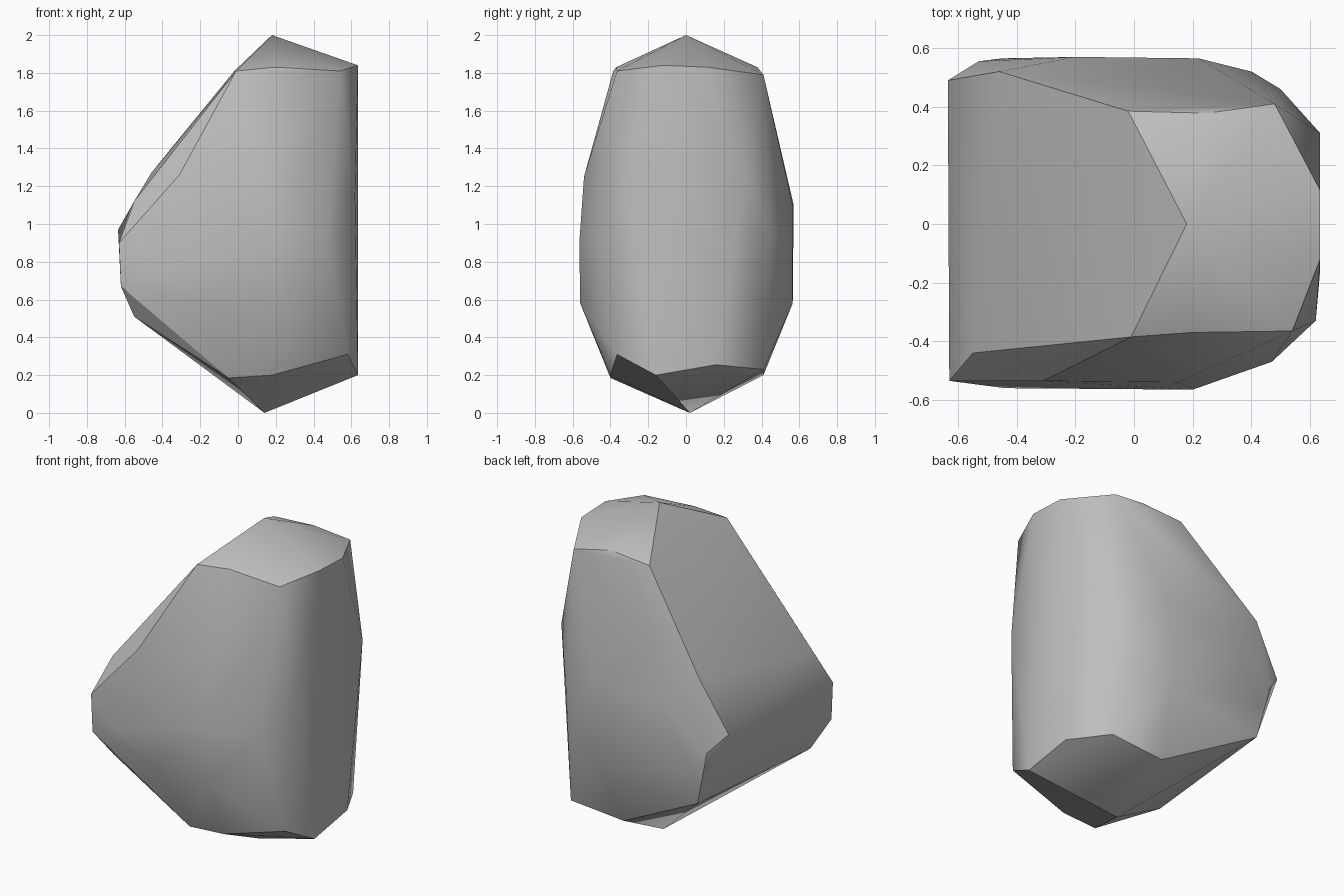
import bpy, bmesh

cube = bpy.data.objects.get("Cube")
if cube:
    bpy.data.objects.remove(cube, do_unlink=True)

# Stone colour
stone = bpy.data.materials.new("grey stone")
stone.use_nodes = True
colour = (0.52, 0.52, 0.52, 1)
stone.diffuse_color = colour
bsdf = stone.node_tree.nodes["Principled BSDF"]
bsdf.inputs["Base Color"].default_value = colour
bsdf.inputs["Roughness"].default_value = 0.9

# Chiselled corners, grouped by the part of the boulder they shape
peak = [(.18, 0, 2), (-.02, .385, 1.81), (.25, .378, 1.83), (.48, .41, 1.79),
        (.635, .115, 1.83), (.635, -.12, 1.84), (.54, -.365, 1.81),
        (.2, -.37, 1.83), (-.01, -.385, 1.81)]
base = [(.14, .02, 0), (-.05, -.4, .185), (.18, -.4, .2), (.58, -.365, .31),
        (.635, -.16, .2), (.635, .16, .255), (.5, .41, .23), (.14, .41, .2)]
slope = [(-.46, .52, 1.27), (-.635, .49, .97), (-.55, -.44, 1.12),
         (-.31, -.535, 1.26), (-.63, -.535, .9), (-.62, -.535, .67),
         (-.55, -.43, .51), (-.45, .53, .51), (-.53, .555, .85)]
front = [(-.44, -.56, .75), (-.2, -.56, .6), (.2, -.56, .58), (.2, -.565, .9),
         (.15, -.54, 1.25), (.47, -.47, .9), (.62, -.33, 1.15)]
back = [(-.2, .57, 1.1), (-.45, .565, .7), (.2, .565, .58), (.22, .565, 1.1),
        (.4, .52, .9), (.5, .46, .95), (.635, .31, 1.25)]


def side_of(face):
    """Name the chiselled side a face belongs to, from its direction."""
    n = face.normal
    if n.z < -.45:
        return "front base" if n.y < -.3 else "base"
    if n.x < -.3 and n.y < -.5 and n.z > .3:
        return "chamfer"
    if n.x < -.55:
        return "slope"
    return "cap" if n.z > .6 else "wall"


# Boulder: the convex skin around all corners
bm = bmesh.new()
for p in peak + base + slope + front + back:
    bm.verts.new(p)
hull = bmesh.ops.convex_hull(bm, input=bm.verts)
loose = {g for g in hull["geom_interior"] + hull["geom_unused"]
         if isinstance(g, bmesh.types.BMVert)}
bmesh.ops.delete(bm, geom=list(loose), context="VERTS")
bmesh.ops.recalc_face_normals(bm, faces=bm.faces)

# Soft facets within each side, crisp ridges between sides
for face in bm.faces:
    face.smooth = True
for edge in bm.edges:
    edge.smooth = len({side_of(f) for f in edge.link_faces}) == 1

mesh = bpy.data.meshes.new("boulder")
bm.to_mesh(mesh)
bm.free()
mesh.materials.append(stone)
boulder = bpy.data.objects.new("boulder", mesh)
bpy.context.collection.objects.link(boulder)
